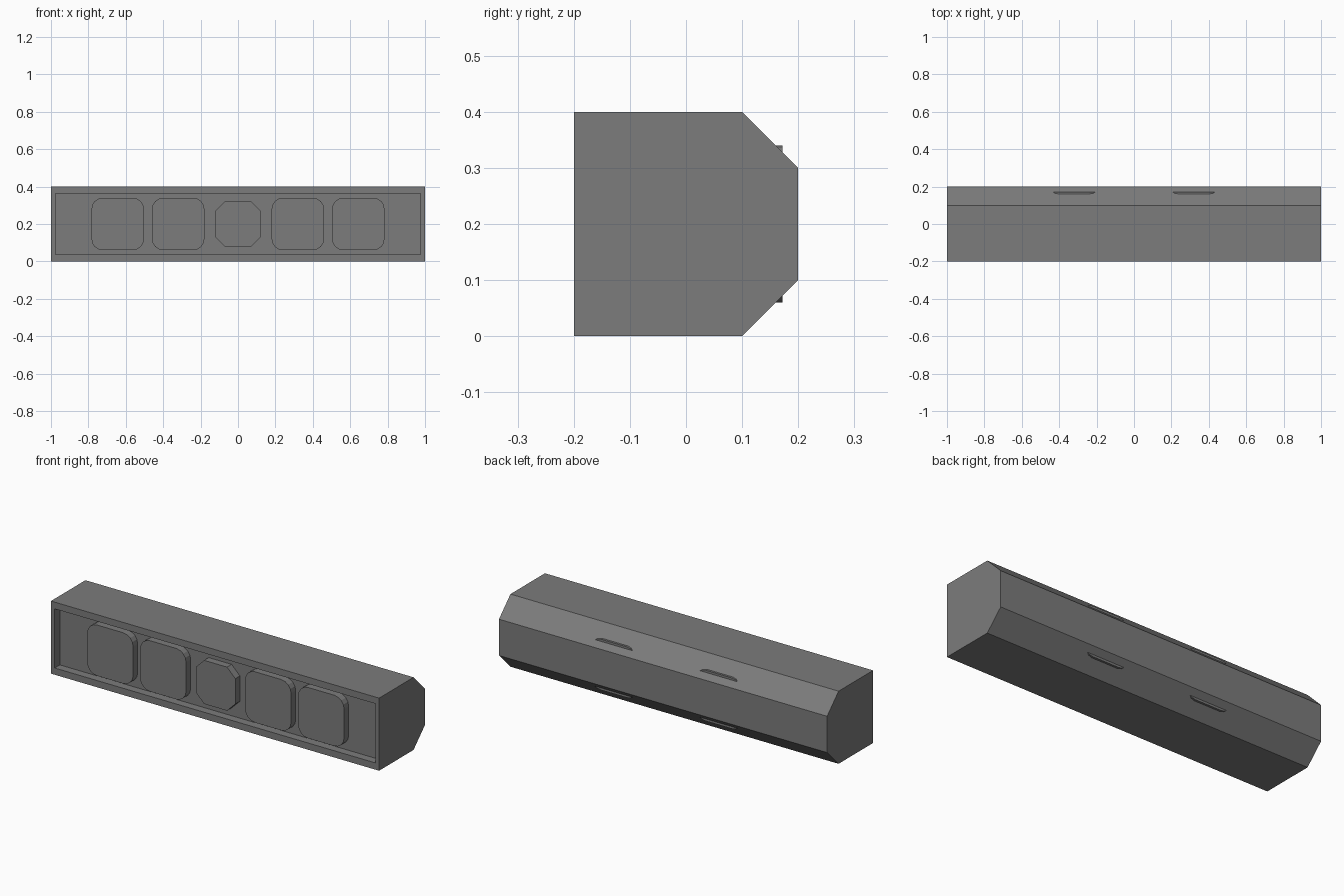
import bpy, bmesh, math

if "Cube" in bpy.data.objects:
    bpy.data.objects.remove(bpy.data.objects["Cube"])

grey = bpy.data.materials.new("dark grey")
grey.diffuse_color = (0.2, 0.2, 0.2, 1)
grey.use_nodes = True
grey.node_tree.nodes["Principled BSDF"].inputs["Base Color"].default_value = grey.diffuse_color


def finish(bm, name):
    bmesh.ops.recalc_face_normals(bm, faces=bm.faces)
    mesh = bpy.data.meshes.new(name)
    bm.to_mesh(mesh)
    bm.free()
    mesh.materials.append(grey)
    obj = bpy.data.objects.new(name, mesh)
    bpy.context.collection.objects.link(obj)
    return obj


def prism(points, offset):
    """Extrude a closed outline along an offset vector."""
    bm = bmesh.new()
    face = bm.faces.new([bm.verts.new(p) for p in points])
    new = bmesh.ops.extrude_face_region(bm, geom=[face])["geom"]
    moved = [g for g in new if isinstance(g, bmesh.types.BMVert)]
    bmesh.ops.translate(bm, verts=moved, vec=offset)
    if not any(f is face for f in bm.faces):
        bm.faces.new([bm.verts[i] for i in range(len(points))])
    bmesh.ops.recalc_face_normals(bm, faces=bm.faces)
    return bm


def pad(name, x, half, corner, segments, back):
    """Square pad with rounded or cut corners, proud of the recess floor."""
    pts = []
    for q in range(4):
        a0 = q * math.pi / 2
        cx = half - corner if q in (0, 3) else corner - half
        cz = half - corner if q < 2 else corner - half
        for s in range(segments + 1):
            a = a0 + s / segments * math.pi / 2
            pts.append((x + cx + corner * math.cos(a), -0.195,
                        0.2 + cz + corner * math.sin(a)))
    return finish(prism(pts, (0, back + 0.195, 0)), name)


# Long body with two bevelled rear edges
outline = [(-0.2, 0), (0.1, 0), (0.2, 0.1), (0.2, 0.3), (0.1, 0.4), (-0.2, 0.4)]
bm = prism([(-1, y, z) for y, z in outline], (2, 0, 0))

# Recessed front panel inside a thin rim
front = min(bm.faces, key=lambda f: f.calc_center_median().y)
bmesh.ops.inset_region(bm, faces=[front], thickness=0.02)
for v in front.verts:
    v.co.x = math.copysign(0.977, v.co.x)
    v.co.z = 0.2 + math.copysign(0.163, v.co.z - 0.2)
bmesh.ops.inset_region(bm, faces=[front], thickness=0.0)
for v in front.verts:
    v.co.y = -0.155
finish(bm, "body")

# Pads: the inner pair runs through to the rear bevels
for side, label in ((-1, "left"), (1, "right")):
    pad(label + "_outer_pad", side * 0.643, 0.14, 0.06, 4, -0.1)
    pad(label + "_inner_pad", side * 0.32, 0.14, 0.06, 4, 0.172)
pad("centre_pad", 0, 0.12, 0.05, 1, -0.1)
